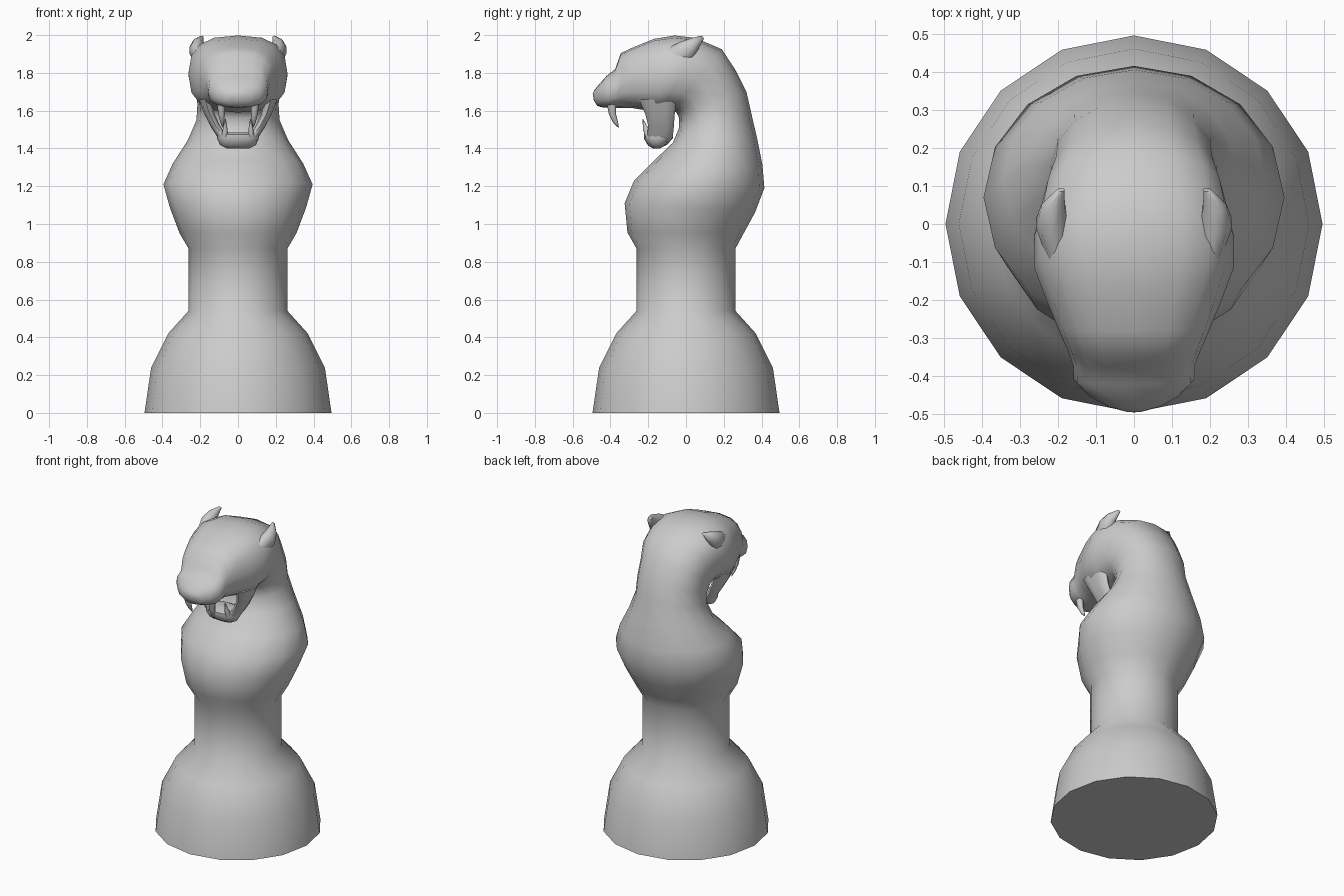
import bpy, bmesh, math
from mathutils import Vector


def loft(name, rings, sides=16, mirror=False):
    """Skin through rings: (front y, front z, back y, back z, half width, squareness, centre x)."""
    bm = bmesh.new()
    loops = []
    for fy, fz, by, bz, w, p, cx in rings:
        mid = Vector((cx, (fy + by) / 2, (fz + bz) / 2))
        axis = Vector((0, (by - fy) / 2, (bz - fz) / 2))
        loop = []
        for i in range(sides):
            a = 2 * math.pi * i / sides
            c, s = round(math.cos(a), 6), round(math.sin(a), 6)
            c = math.copysign(abs(c) ** p, c)
            s = math.copysign(abs(s) ** p, s)
            loop.append(bm.verts.new(mid + axis * c + Vector((w * s, 0, 0))))
        loops.append(loop)
    for a, b in zip(loops, loops[1:]):
        for i in range(sides):
            j = (i + 1) % sides
            bm.faces.new((a[i], a[j], b[j], b[i]))
    bm.faces.new(loops[0])
    bm.faces.new(loops[-1])
    bmesh.ops.recalc_face_normals(bm, faces=bm.faces)
    me = bpy.data.meshes.new(name)
    bm.to_mesh(me)
    bm.free()
    ob = bpy.data.objects.new(name, me)
    bpy.context.collection.objects.link(ob)
    if mirror:
        ob.modifiers.new("Mirror", 'MIRROR').use_mirror_merge = False
    smooth(ob)
    return ob


def smooth(ob):
    bpy.ops.object.select_all(action='DESELECT')
    ob.select_set(True)
    bpy.context.view_layer.objects.active = ob
    bpy.ops.object.shade_smooth_by_angle(angle=math.radians(60))


# Turned pedestal
base = [(0, .495), (.24, .46), (.42, .37), (.54, .262), (.87, .262)]
rings = [(-r, z, r, z, r, 1, 0) for z, r in base]

# Chest and neck
neck = [(-.31, .955, .305, .95, .31), (-.325, 1.11, .365, 1.06, .36),
        (-.275, 1.23, .415, 1.19, .395), (-.175, 1.33, .405, 1.31, .345),
        (-.07, 1.43, .375, 1.46, .265), (-.036, 1.51, .345, 1.59, .22)]
rings += [(*n, 1, 0) for n in neck]

# Skull and muzzle, rings fanning round the throat
head = [(-.036, 1.56, .32, 1.70, .215, .92), (-.05, 1.59, .265, 1.81, .22, .88),
        (-.07, 1.60, .19, 1.925, .24, .82), (-.12, 1.60, .05, 1.985, .263, .78),
        (-.17, 1.59, -.06, 1.998, .262, .76), (-.23, 1.605, -.17, 1.98, .23, .75),
        (-.29, 1.615, -.28, 1.935, .195, .75), (-.33, 1.615, -.345, 1.905, .172, .78),
        (-.365, 1.615, -.375, 1.82, .16, .8), (-.40, 1.615, -.42, 1.785, .158, .75),
        (-.44, 1.617, -.46, 1.74, .12, .8), (-.47, 1.625, -.485, 1.71, .07, .9),
        (-.488, 1.655, -.494, 1.69, .025, 1)]
rings += [(*h, 0) for h in head]
loft("pedestal_neck_and_head", rings)

# Lower jaw: cheek straps and chin
loft("jaw_side", [(-.25, 1.66, -.05, 1.66, .035, .8, .175),
                  (-.215, 1.58, -.06, 1.58, .028, .8, .15),
                  (-.20, 1.52, -.065, 1.51, .026, .8, .118),
                  (-.205, 1.475, -.07, 1.46, .028, .8, .085),
                  (-.19, 1.43, -.09, 1.43, .02, .8, .07)], 10, True)
loft("chin", [(-.19, 1.485, -.09, 1.485, .09, .8, 0), (-.222, 1.475, -.068, 1.475, .11, .75, 0),
              (-.222, 1.45, -.068, 1.455, .11, .75, 0), (-.20, 1.415, -.10, 1.42, .095, .8, 0),
              (-.175, 1.40, -.14, 1.40, .06, .9, 0)])

# Fangs
loft("upper_fang", [(-.42, 1.64, -.37, 1.64, .022, 1, .09), (-.408, 1.58, -.37, 1.58, .017, 1, .087),
                    (-.385, 1.535, -.36, 1.54, .01, 1, .083), (-.359, 1.51, -.355, 1.51, .002, 1, .08)], 8, True)
loft("lower_fang", [(-.215, 1.46, -.175, 1.46, .018, 1, .07), (-.228, 1.50, -.195, 1.50, .013, 1, .068),
                    (-.23, 1.555, -.226, 1.555, .002, 1, .066)], 8, True)

# Ears swept backwards
loft("ear", [(-.10, 1.93, .0, 1.83, .04, 1, .20), (-.03, 1.965, .035, 1.875, .045, 1, .215),
             (.03, 1.985, .065, 1.925, .032, 1, .212), (.085, 1.997, .095, 1.98, .01, 1, .192)], 10, True)
